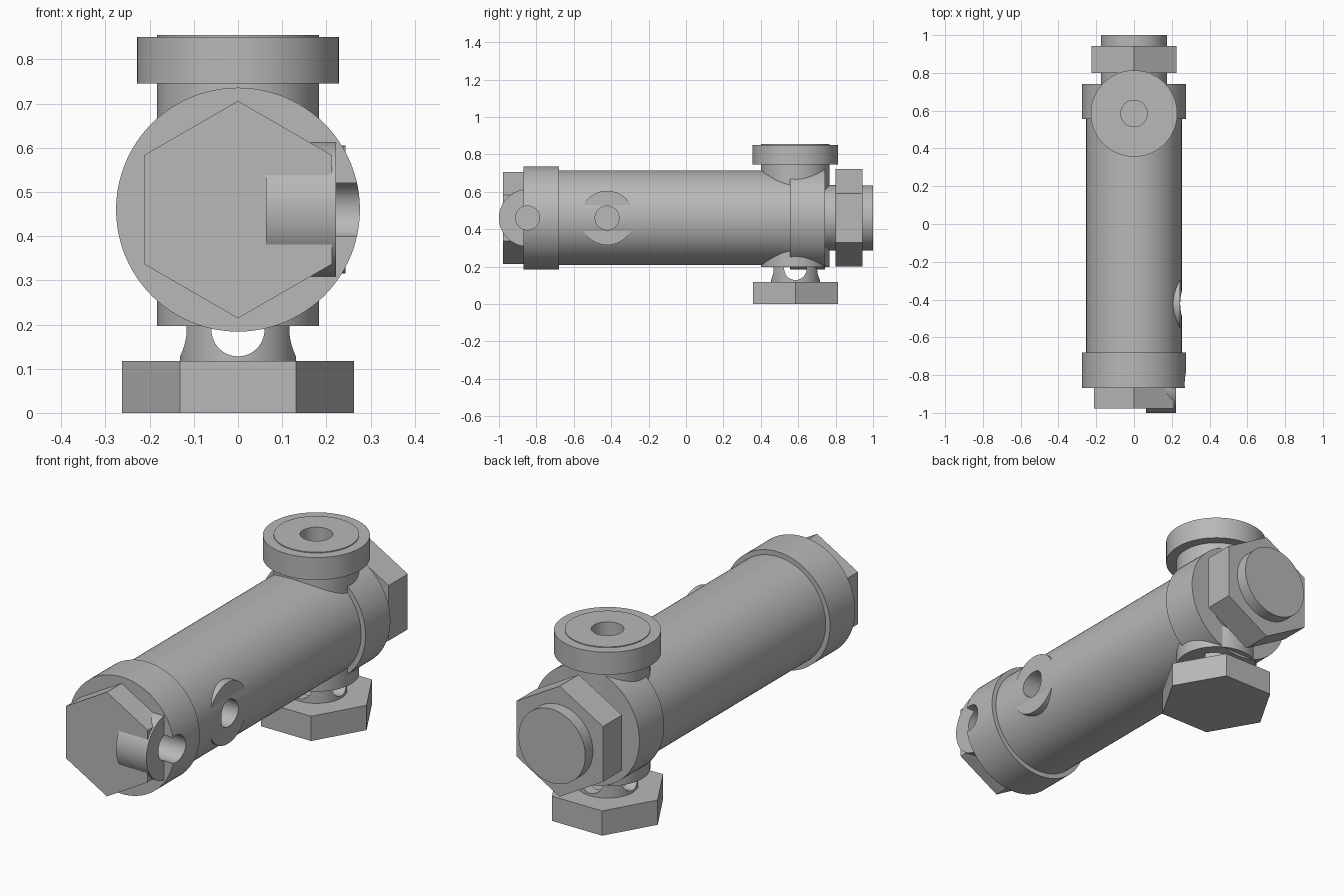
import bpy
import math
from mathutils import Vector

cube = bpy.data.objects.get("Cube")
if cube:
    bpy.data.objects.remove(cube, do_unlink=True)

grey = bpy.data.materials.new("plain_grey")
grey.use_nodes = True
grey.diffuse_color = (0.48, 0.48, 0.48, 1)
grey.node_tree.nodes["Principled BSDF"].inputs["Base Color"].default_value = (0.48, 0.48, 0.48, 1)

AXIS_Z = 0.46      # height of the long barrel
PORT_Y = 0.585     # position of the upright port
ROT = {"x": (0, math.pi / 2, 0), "y": (math.pi / 2, 0, 0), "z": (0, 0, 0)}


def rod(name, axis, start, end, radius, centre, sides=96, turn=0):
    """Cylinder or prism along an axis, from start to end."""
    loc = Vector(centre)
    loc["xyz".index(axis)] = (start + end) / 2
    bpy.ops.mesh.primitive_cylinder_add(vertices=sides, radius=radius, depth=end - start)
    obj = bpy.context.object
    obj.name = name
    if turn:
        obj.rotation_euler = (0, 0, turn)
        bpy.ops.object.transform_apply(location=False, rotation=True, scale=False)
    obj.location = loc
    obj.rotation_euler = ROT[axis]
    obj.data.materials.append(grey)
    if sides > 6:
        bpy.ops.object.shade_smooth_by_angle(angle=math.radians(30))
    return obj


def cut(targets, cutter):
    """Bore the cutter out of every target, then discard it."""
    cutter.hide_render = True
    for obj in targets:
        mod = obj.modifiers.new("bore", "BOOLEAN")
        mod.operation = "DIFFERENCE"
        mod.solver = "EXACT"
        mod.object = cutter
        bpy.ops.object.select_all(action="DESELECT")
        bpy.context.view_layer.objects.active = obj
        obj.select_set(True)
        bpy.ops.object.modifier_apply(modifier=mod.name)
        bpy.ops.object.shade_smooth_by_angle(angle=math.radians(30))
    bpy.data.objects.remove(cutter, do_unlink=True)


# Long barrel, its collars and end nuts
barrel_axis = (0, 0, AXIS_Z)
barrel = rod("barrel", "y", -0.70, 0.60, 0.253, barrel_axis)
front_collar = rod("front_collar", "y", -0.868, -0.68, 0.276, barrel_axis)
rear_collar = rod("rear_collar", "y", 0.557, 0.742, 0.276, barrel_axis)
front_nut = rod("front_nut", "y", -0.978, -0.86, 0.246, barrel_axis, 6)
rear_neck = rod("rear_neck", "y", 0.70, 0.82, 0.175, barrel_axis)
rear_nut = rod("rear_nut", "y", 0.80, 0.943, 0.261, barrel_axis, 6)
rear_cap = rod("rear_cap", "y", 0.93, 1.0, 0.174, barrel_axis)

# Side bosses, each bored from the left
front_boss = rod("front_boss", "x", 0.063, 0.222, 0.153, (0, -0.847, AXIS_Z))
barrel_boss = rod("barrel_boss", "x", 0.063, 0.243, 0.145, (0, -0.422, AXIS_Z))
for y, parts in ((-0.847, (front_boss, front_collar, front_nut)),
                 (-0.422, (barrel_boss, barrel))):
    cut(parts, rod("side_bore", "x", 0.04, 0.40, 0.064, (0, y, AXIS_Z), 64))

# Upright port with flange and central bore
port_axis = (0, PORT_Y, 0)
port_body = rod("port_body", "z", 0.197, 0.76, 0.183, port_axis)
port_flange = rod("port_flange", "z", 0.745, 0.851, 0.229, port_axis)
port_face = rod("port_face", "z", 0.80, 0.855, 0.183, port_axis)
cut((port_body, port_flange, port_face, barrel, rear_collar),
    rod("port_bore", "z", 0.46, 0.95, 0.07, port_axis, 64))

# Hollow bottom stem with four cross holes, and the bottom nut
stem = rod("bottom_stem", "z", 0.10, 0.20, 0.131, port_axis)
cut((stem,), rod("stem_bore", "z", 0.05, 0.25, 0.08, port_axis, 64))
for axis, middle in (("x", 0), ("y", PORT_Y)):
    cut((stem,), rod("cross_bore", axis, middle - 0.3, middle + 0.3, 0.06,
                     (0, PORT_Y, 0.188), 64))
bottom_nut = rod("bottom_nut", "z", 0, 0.117, 0.262, port_axis, 6, math.pi / 6)
